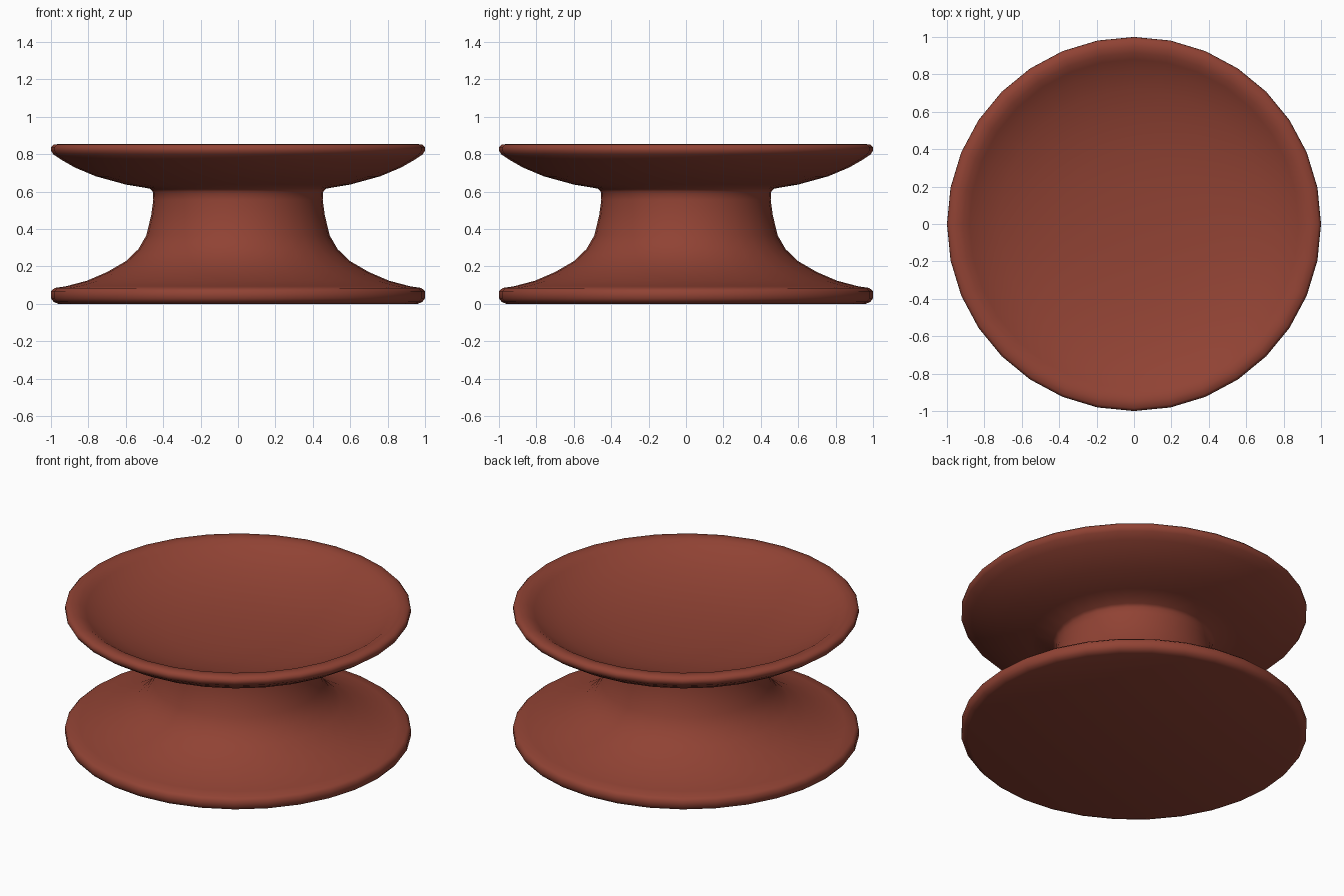
import bpy, bmesh, math

if "Cube" in bpy.data.objects:
    bpy.data.objects.remove(bpy.data.objects["Cube"])

SIDES = 32

# Outline (radius, height) from the underside, up the outside, into the dish
profile = [
    # foot disc
    (0.96, 0.0), (0.985, 0.01), (1.0, 0.03), (1.0, 0.068), (0.98, 0.085),
    # flared stem
    (0.92, 0.094), (0.81, 0.123), (0.70, 0.17), (0.60, 0.228), (0.533, 0.292),
    (0.49, 0.366), (0.464, 0.475), (0.453, 0.555), (0.455, 0.598), (0.47, 0.616),
    # underside of the dish
    (0.60, 0.638), (0.76, 0.682), (0.87, 0.728), (0.94, 0.768), (0.988, 0.80),
    # rounded rim
    (1.0, 0.82), (0.999, 0.838), (0.985, 0.852), (0.95, 0.855), (0.915, 0.848),
    # hollow of the dish
    (0.88, 0.825), (0.82, 0.79), (0.72, 0.75), (0.58, 0.71), (0.40, 0.68),
    (0.20, 0.665),
]

bm = bmesh.new()
rings = [[bm.verts.new((r * math.cos(2 * math.pi * i / SIDES),
                        r * math.sin(2 * math.pi * i / SIDES), z))
          for i in range(SIDES)] for r, z in profile]
for a, b in zip(rings, rings[1:]):
    for i in range(SIDES):
        j = (i + 1) % SIDES
        bm.faces.new((a[i], a[j], b[j], b[i]))

# flat base and dish centre
bm.faces.new(rings[0][::-1])
centre = bm.verts.new((0, 0, 0.66))
for i in range(SIDES):
    bm.faces.new((rings[-1][i], rings[-1][(i + 1) % SIDES], centre))
bmesh.ops.recalc_face_normals(bm, faces=bm.faces)

mesh = bpy.data.meshes.new("dish_knob")
bm.to_mesh(mesh)
bm.free()
knob = bpy.data.objects.new("dish_knob", mesh)
bpy.context.collection.objects.link(knob)

# terracotta colour
mat = bpy.data.materials.new("terracotta_red")
mat.diffuse_color = (0.28, 0.055, 0.034, 1)
mat.use_nodes = True
mat.node_tree.nodes["Principled BSDF"].inputs["Base Color"].default_value = mat.diffuse_color
mesh.materials.append(mat)

bpy.context.view_layer.objects.active = knob
knob.select_set(True)
bpy.ops.object.shade_smooth_by_angle(angle=math.radians(50))
